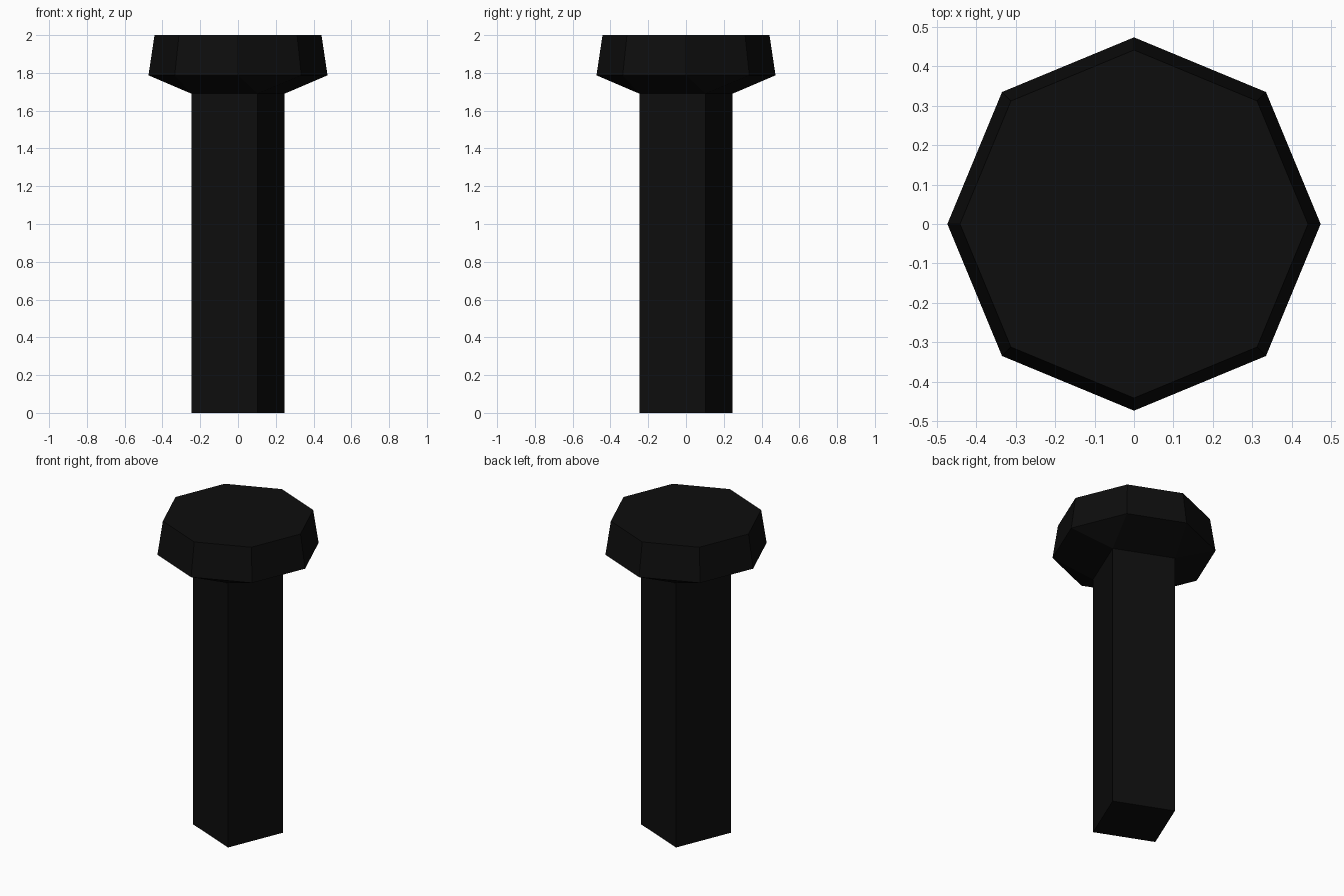
import bpy
import bmesh
from math import cos, sin, radians

cube = bpy.data.objects.get("Cube")
if cube:
    bpy.data.objects.remove(cube, do_unlink=True)

black = bpy.data.materials.new("near_black")
black.use_nodes = True
colour = (0.004, 0.004, 0.004, 1)
black.diffuse_color = colour
black.node_tree.nodes["Principled BSDF"].inputs["Base Color"].default_value = colour

NECK_Z = 1.69


def ring(bm, sides, radius, z, turn=0):
    """Add a regular polygon of vertices at height z."""
    angles = [radians(turn + 360 * i / sides) for i in range(sides)]
    return [bm.verts.new((radius * cos(a), radius * sin(a), z)) for a in angles]


def wall(bm, low, high):
    """Join two rings of equal count with quads."""
    n = len(low)
    for i in range(n):
        j = (i + 1) % n
        bm.faces.new((low[i], low[j], high[j], high[i]))


bm = bmesh.new()

# Square shaft, turned so its corners sit between the head's corners
foot = ring(bm, 4, 0.267, 0, 22.5)
neck = ring(bm, 4, 0.267, NECK_Z, 22.5)
bm.faces.new(foot[::-1])
wall(bm, foot, neck)

# Eight-sided head, slightly narrower at the top
rim = ring(bm, 8, 0.474, 1.787)
crown = ring(bm, 8, 0.442, 2)
wall(bm, rim, crown)
bm.faces.new(crown)

# Flared underside: a triangle at each shaft corner, a quad on each side
for i in range(4):
    a, b, c = (rim[(2 * i + k) % 8] for k in range(3))
    bm.faces.new((neck[i], b, a))
    bm.faces.new((neck[i], neck[(i + 1) % 4], c, b))

bmesh.ops.recalc_face_normals(bm, faces=bm.faces)
mesh = bpy.data.meshes.new("bolt")
bm.to_mesh(mesh)
bm.free()
mesh.materials.append(black)
bolt = bpy.data.objects.new("bolt", mesh)
bpy.context.collection.objects.link(bolt)
